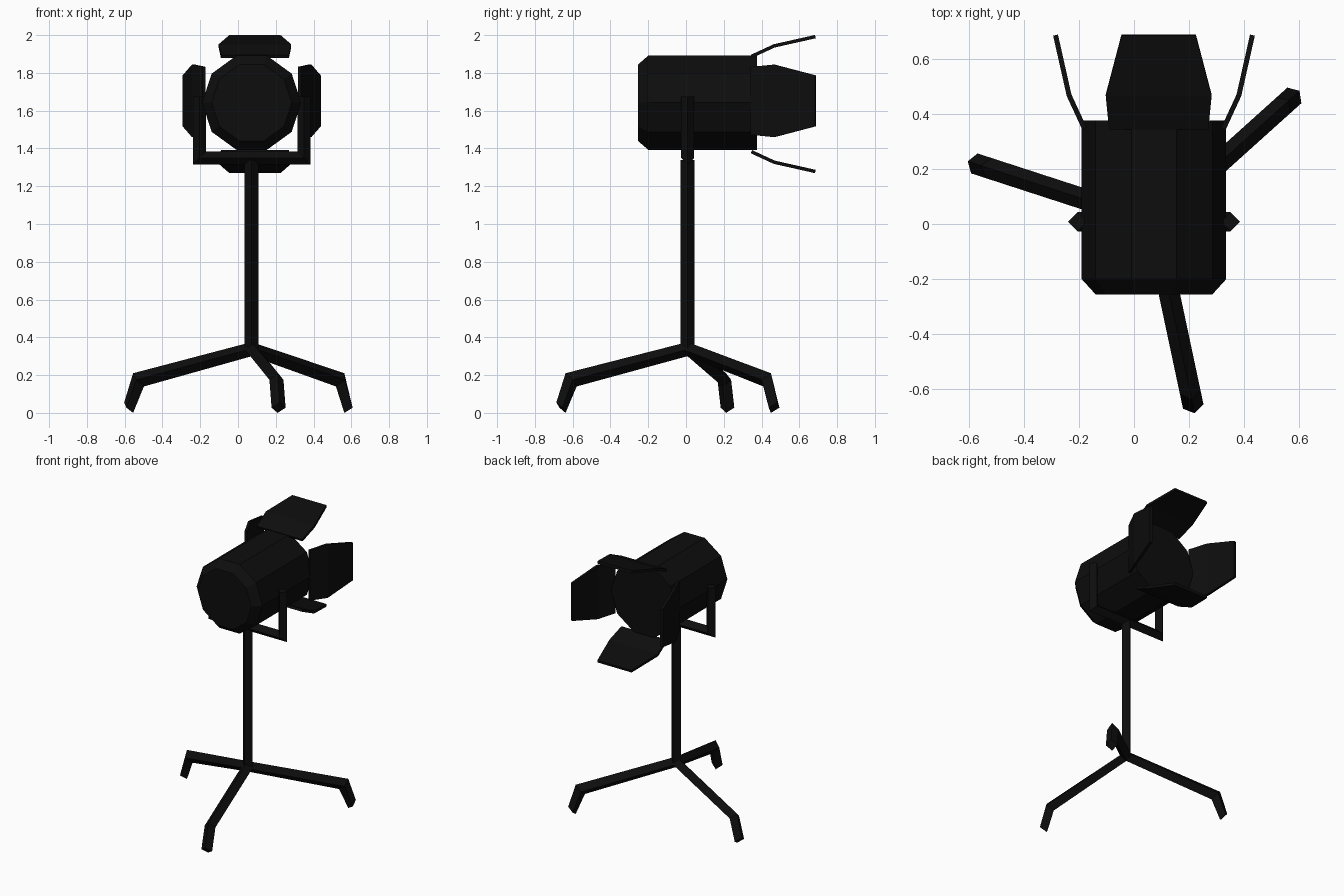
import bpy, bmesh, math
from mathutils import Vector

if "Cube" in bpy.data.objects:
    bpy.data.objects.remove(bpy.data.objects["Cube"])

CX, CY = 0.0725, 0.008   # stand axis

black = bpy.data.materials.new("matte black")
black.diffuse_color = (0.004, 0.004, 0.004, 1)
black.use_nodes = True
black.node_tree.nodes["Principled BSDF"].inputs["Base Color"].default_value = black.diffuse_color


def finish(name, bm):
    bmesh.ops.recalc_face_normals(bm, faces=bm.faces)
    me = bpy.data.meshes.new(name)
    bm.to_mesh(me)
    bm.free()
    me.materials.append(black)
    ob = bpy.data.objects.new(name, me)
    bpy.context.collection.objects.link(ob)
    return ob


def loft(name, rings):
    """Skin a list of equal-sized point rings and cap both ends."""
    bm = bmesh.new()
    vs = [[bm.verts.new(p) for p in ring] for ring in rings]
    n = len(vs[0])
    for a, b in zip(vs, vs[1:]):
        for i in range(n):
            j = (i + 1) % n
            bm.faces.new((a[i], a[j], b[j], b[i]))
    bm.faces.new(vs[0])
    bm.faces.new(vs[-1])
    return finish(name, bm)


def diamond_tube(name, angle, profile, half=0.037):
    """Four-sided tube in the vertical plane at `angle` through the stand axis.
    profile: (outer r, outer z, inner r, inner z) for each station."""
    d = Vector((math.cos(angle), math.sin(angle), 0))
    s = Vector((-d.y, d.x, 0)) * half
    base = Vector((CX, CY, 0))
    rings = []
    for ro, zo, ri, zi in profile:
        o = base + d * ro + Vector((0, 0, zo))
        i = base + d * ri + Vector((0, 0, zi))
        m = (o + i) / 2
        rings.append((o, m + s, i, m - s))
    return loft(name, rings)


# stand pole
diamond_tube("pole", 0, [(0.037, 0.33, -0.037, 0.33), (0.037, 1.34, -0.037, 1.34)])

# three legs with bent feet
for k, deg in enumerate((-78, 42, 162)):
    diamond_tube(f"leg_{k + 1}", math.radians(deg),
                 [(0, 0.375, 0, 0.30), (0.66, 0.21, 0.60, 0.14), (0.71, 0.055, 0.66, 0.0)],
                 0.038)

# U-shaped yoke
diamond_tube("yoke", 0, [(-0.312, 1.675, -0.243, 1.675), (-0.312, 1.315, -0.243, 1.385),
                         (0.312, 1.315, 0.243, 1.385), (0.312, 1.675, 0.243, 1.675)], 0.035)

# ten-sided lamp housing with chamfered rear cap
loft("lamp_housing", [
    [(CX + r * math.cos(i * math.tau / 10), y, 1.642 + r * math.sin(i * math.tau / 10))
     for i in range(10)]
    for y, r in ((-0.255, 0.212), (-0.2, 0.262), (0.376, 0.262))])

# four folded barn doors: (y, distance from axis, half width)
DOOR = ((0.346, 0.252, 0.18), (0.467, 0.308, 0.192), (0.685, 0.357, 0.135))
for name, dx, dz in (("top", 0, 1), ("bottom", 0, -1), ("left", -1, 0), ("right", 1, 0)):
    bm = bmesh.new()
    rows = []
    for y, r, w in DOOR:
        row = []
        for s in (-1, 1):
            u = s * w + 0.017
            p = (CX + dx * r + abs(dz) * u, y, 1.635 + dz * r + abs(dx) * u)
            row.append(bm.verts.new(p))
        rows.append(row)
    for a, b in zip(rows, rows[1:]):
        bm.faces.new((a[0], a[1], b[1], b[0]))
    ob = finish(f"barn_door_{name}", bm)
    mod = ob.modifiers.new("thickness", "SOLIDIFY")
    mod.thickness = 0.018
    mod.offset = 0
